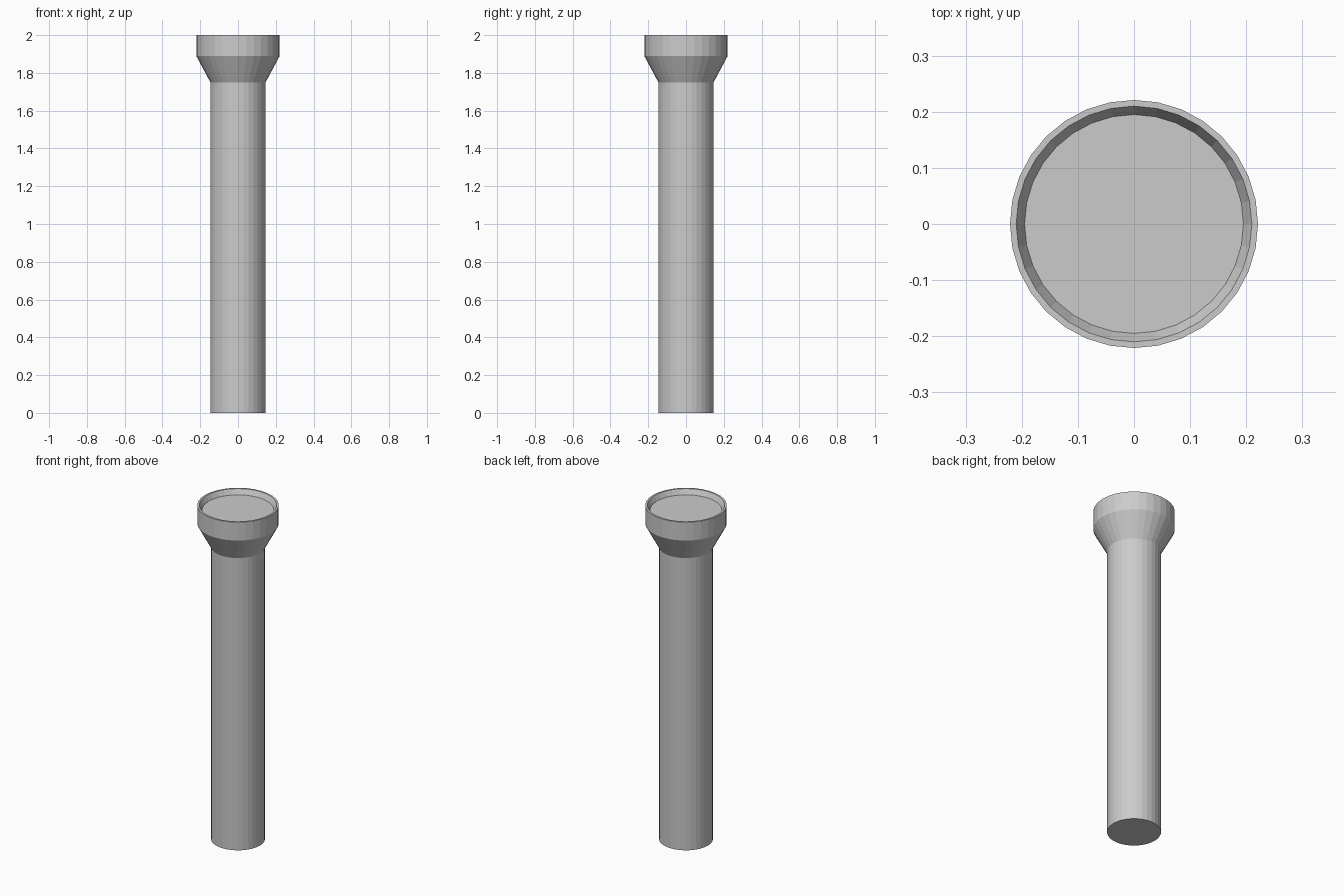
import bpy, bmesh
from math import cos, sin, tau

if "Cube" in bpy.data.objects:
    bpy.data.objects.remove(bpy.data.objects["Cube"])

SIDES = 32


def lathe(name, profile, cap_start=False, cap_end=False):
    """Flat-shaded surface of revolution from (radius, z) points."""
    bm = bmesh.new()
    rings = [[bm.verts.new((r * cos(tau * i / SIDES), r * sin(tau * i / SIDES), z))
              for i in range(SIDES)] for r, z in profile]
    for low, high in zip(rings, rings[1:]):
        for i in range(SIDES):
            j = (i + 1) % SIDES
            bm.faces.new((low[i], low[j], high[j], high[i]))
    if cap_start:
        bm.faces.new(rings[0][::-1])
    if cap_end:
        bm.faces.new(rings[-1])
    mesh = bpy.data.meshes.new(name)
    bm.to_mesh(mesh)
    bm.free()
    obj = bpy.data.objects.new(name, mesh)
    bpy.context.collection.objects.link(obj)
    return obj


# Straight handle with closed base
lathe("handle", [(0.146, 0), (0.146, 1.75)], cap_start=True)

# Flared head, rim, sloped recess wall and flat lens
lathe("head", [(0.146, 1.75), (0.221, 1.89), (0.221, 2.0),
               (0.21, 2.0), (0.195, 1.97)], cap_end=True)
